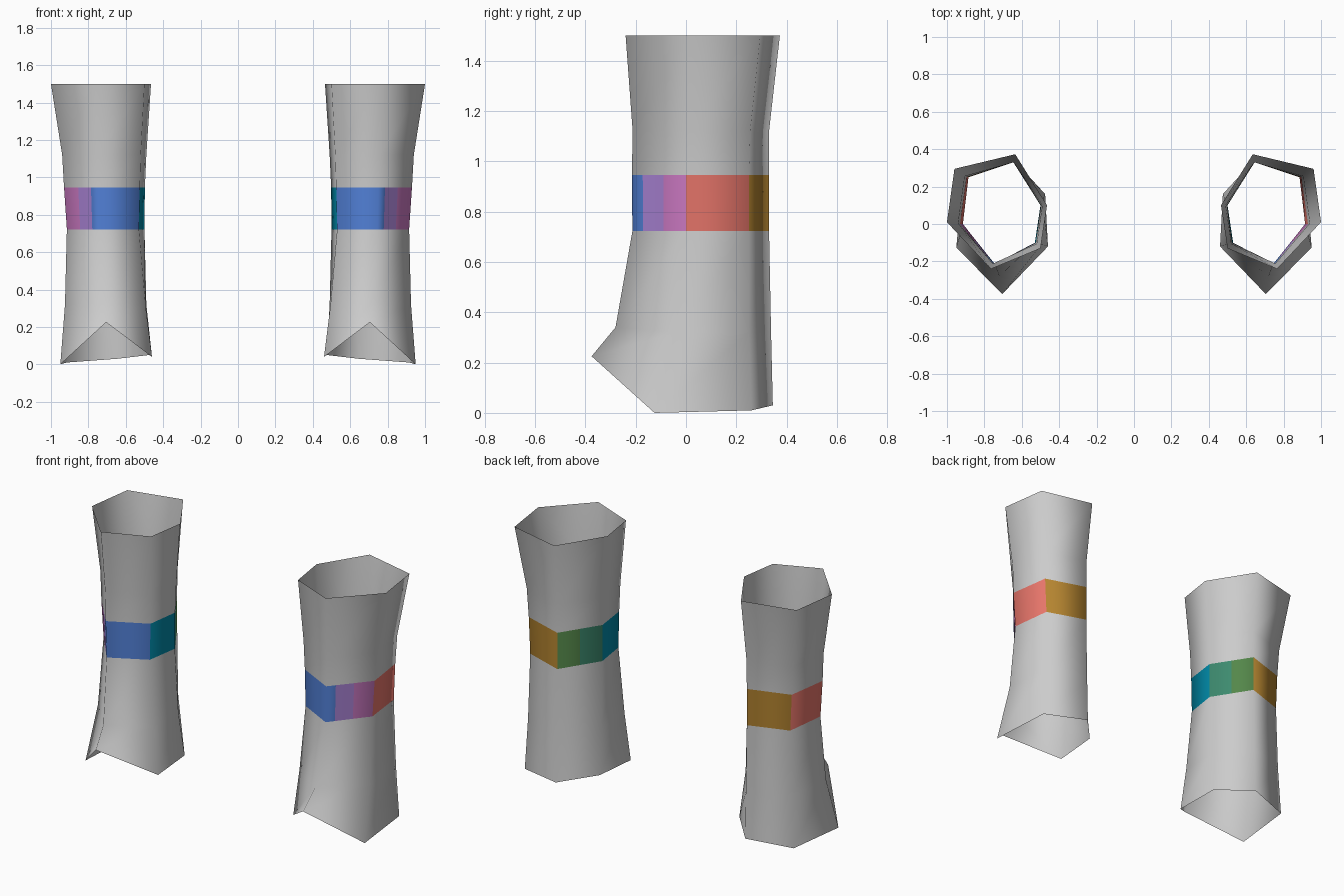
import bpy
import bmesh
from mathutils import Vector

cube = bpy.data.objects.get("Cube")
if cube:
    bpy.data.objects.remove(cube, do_unlink=True)


def srgb(c):
    c /= 255
    return c / 12.92 if c <= 0.04045 else ((c + 0.055) / 1.055) ** 2.4


def material(name, rgb):
    m = bpy.data.materials.new(name)
    col = (*[srgb(c) for c in rgb], 1.0)
    m.diffuse_color = col
    m.use_nodes = True
    bsdf = m.node_tree.nodes["Principled BSDF"]
    bsdf.inputs["Base Color"].default_value = col
    bsdf.inputs["Roughness"].default_value = 0.8
    return m


grey = material("light grey", (204, 204, 204))
band_colours = [
    material("coral red", (230, 117, 106)),
    material("ochre", (180, 132, 48)),
    material("leaf green", (84, 135, 74)),
    material("sea green", (62, 140, 112)),
    material("teal", (0, 135, 165)),
    material("blue", (82, 129, 216)),
    material("violet", (172, 133, 216)),
    material("magenta", (205, 122, 196)),
]

# Six corners per ring, from the outer side round the back to the front
Z = [0.0, 0.32, 0.722, 0.945, 1.12, 1.5]
XY = [
    [(.95, -.125), (.915, .26), (.645, .345), (.475, .16), (.46, -.12), (.705, -.375)],
    [(.925, -.04), (.90, .25), (.645, .338), (.49, .12), (.495, -.11), (.72, -.28)],
    [(.915, .0), (.885, .25), (.645, .33), (.50, .10), (.53, -.10), (.745, -.213)],
    [(.93, .0), (.895, .25), (.645, .33), (.498, .10), (.525, -.10), (.75, -.215)],
    [(.94, .005), (.905, .255), (.643, .33), (.49, .10), (.52, -.105), (.755, -.212)],
    [(1.0, .01), (.96, .295), (.635, .373), (.465, .10), (.50, -.13), (.765, -.24)],
]
rings = [[Vector((x, y, z)) for x, y in ring] for z, ring in zip(Z, XY)]
# The bottom hem is uneven and rises to a peak over the foot
for p, z in zip(rings[0], (0.0, 0.01, 0.03, 0.05, 0.04, 0.225)):
    p.z = z
rings[1][5].z = 0.34

# Band cuts: (corner, fraction towards the next corner, colour that starts here)
CUTS = [(0, 0, 0), (1, 0, 1), (2, 0, 2), (2, .5, 3), (3, 0, 4),
        (4, 0, 5), (5, 0, 5), (5, .2, 6), (5, .58, 7)]


def tube(name, loops, side, mats, indices=None):
    """Open tube through matching loops of points, mirrored when side is -1."""
    bm = bmesh.new()
    rows = [[bm.verts.new((p.x * side, p.y, p.z)) for p in lp] for lp in loops]
    n = len(rows[0])
    for lo, hi in zip(rows, rows[1:]):
        for i in range(n):
            j = (i + 1) % n
            quad = [lo[i], lo[j], hi[j], hi[i]]
            f = bm.faces.new(quad if side > 0 else quad[::-1])
            f.smooth = True
            f.material_index = indices[i] if indices else 0
    me = bpy.data.meshes.new(name)
    bm.to_mesh(me)
    bm.free()
    for m in mats:
        me.materials.append(m)
    ob = bpy.data.objects.new(name, me)
    bpy.context.collection.objects.link(ob)
    return ob


def cut_ring(ring):
    return [ring[c].lerp(ring[(c + 1) % 6], t) for c, t, _ in CUTS]


for side, label in ((1, "left"), (-1, "right")):
    tube(label + "_lower_sleeve", rings[:3], side, [grey])
    tube(label + "_colour_band", [cut_ring(r) for r in rings[2:4]], side,
         band_colours, [c for _, _, c in CUTS])
    tube(label + "_upper_sleeve", rings[3:], side, [grey])
